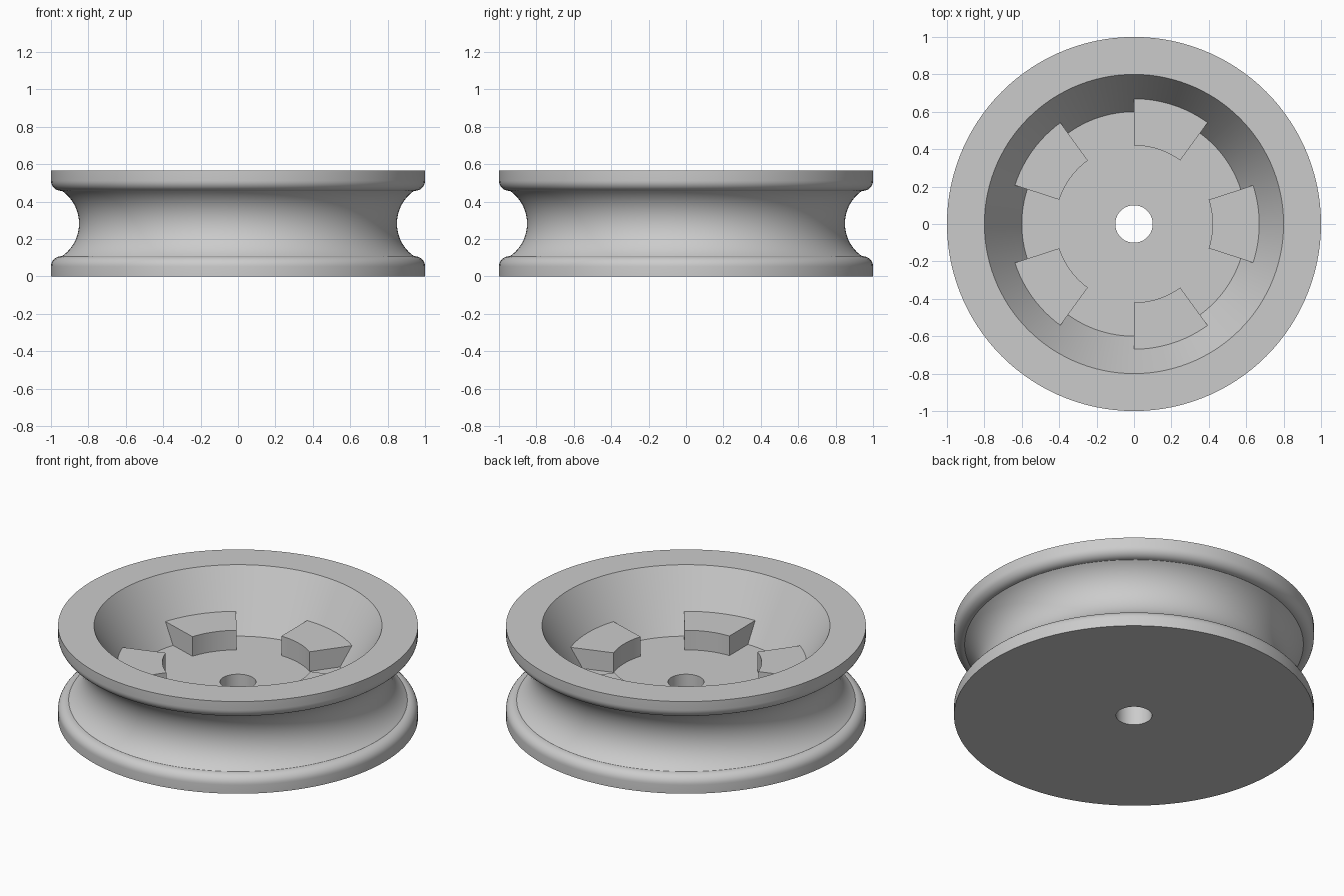
import bpy, bmesh
from math import sin, cos, pi, radians, asin

cube = bpy.data.objects.get("Cube")
if cube:
    bpy.data.objects.remove(cube)

HEIGHT, FLOOR, BLOCK_TOP = 0.565, 0.22, 0.34
MID = HEIGHT / 2

grey = bpy.data.materials.new("plain grey")
grey.use_nodes = True
grey.diffuse_color = (0.6, 0.6, 0.6, 1)
grey.node_tree.nodes["Principled BSDF"].inputs["Base Color"].default_value = (0.6, 0.6, 0.6, 1)


def arc(cx, cz, radius, start, end, steps):
    """Points (r, z) along an arc, angles in radians."""
    angles = [start + (end - start) * i / steps for i in range(steps + 1)]
    return [(cx + radius * cos(a), cz + radius * sin(a)) for a in angles]


def revolve(name, profile, start, sweep, steps):
    """Turn a closed (r, z) profile around the z axis."""
    bm = bmesh.new()
    full = sweep >= 360
    rings = []
    for i in range(steps if full else steps + 1):
        a = radians(start + sweep * i / steps)
        rings.append([bm.verts.new((r * cos(a), r * sin(a), z)) for r, z in profile])
    n = len(profile)
    for i in range(steps):
        a, b = rings[i], rings[(i + 1) % len(rings)]
        for j in range(n):
            k = (j + 1) % n
            bm.faces.new((a[j], b[j], b[k], a[k]))
    if not full:
        bm.faces.new(rings[0])
        bm.faces.new(rings[-1])
    bmesh.ops.recalc_face_normals(bm, faces=bm.faces)
    mesh = bpy.data.meshes.new(name)
    bm.to_mesh(mesh)
    bm.free()
    mesh.materials.append(grey)
    obj = bpy.data.objects.new(name, mesh)
    bpy.context.collection.objects.link(obj)
    bpy.ops.object.select_all(action='DESELECT')
    obj.select_set(True)
    bpy.context.view_layer.objects.active = obj
    bpy.ops.object.shade_smooth_by_angle(angle=radians(30))


# Grooved wheel with a dished top and a centre bore
LIP, LIP_Z = 0.055, 0.108
GROOVE_C, GROOVE_R = 1.063, 0.213
half = asin((MID - LIP_Z) / GROOVE_R)
wheel = [(0.1, 0), (1, 0)]
wheel += arc(1 - LIP, LIP_Z - LIP, LIP, 0, pi / 2, 8)
wheel += arc(GROOVE_C, MID, GROOVE_R, pi + half, pi - half, 24)
wheel += arc(1 - LIP, HEIGHT - LIP_Z + LIP, LIP, -pi / 2, 0, 8)
wheel += [(1, HEIGHT), (0.8, HEIGHT), (0.6, FLOOR), (0.1, FLOOR)]
revolve("grooved_wheel", wheel, 0, 360, 120)

# Five wedge blocks that join the floor to the sloping wall
block = [(0.42, FLOOR - 0.02), (0.42, BLOCK_TOP), (0.68, BLOCK_TOP), (0.62, FLOOR - 0.02)]
for i in range(5):
    revolve(f"wedge_block_{i + 1}", block, 72 * i - 18, 36, 12)
